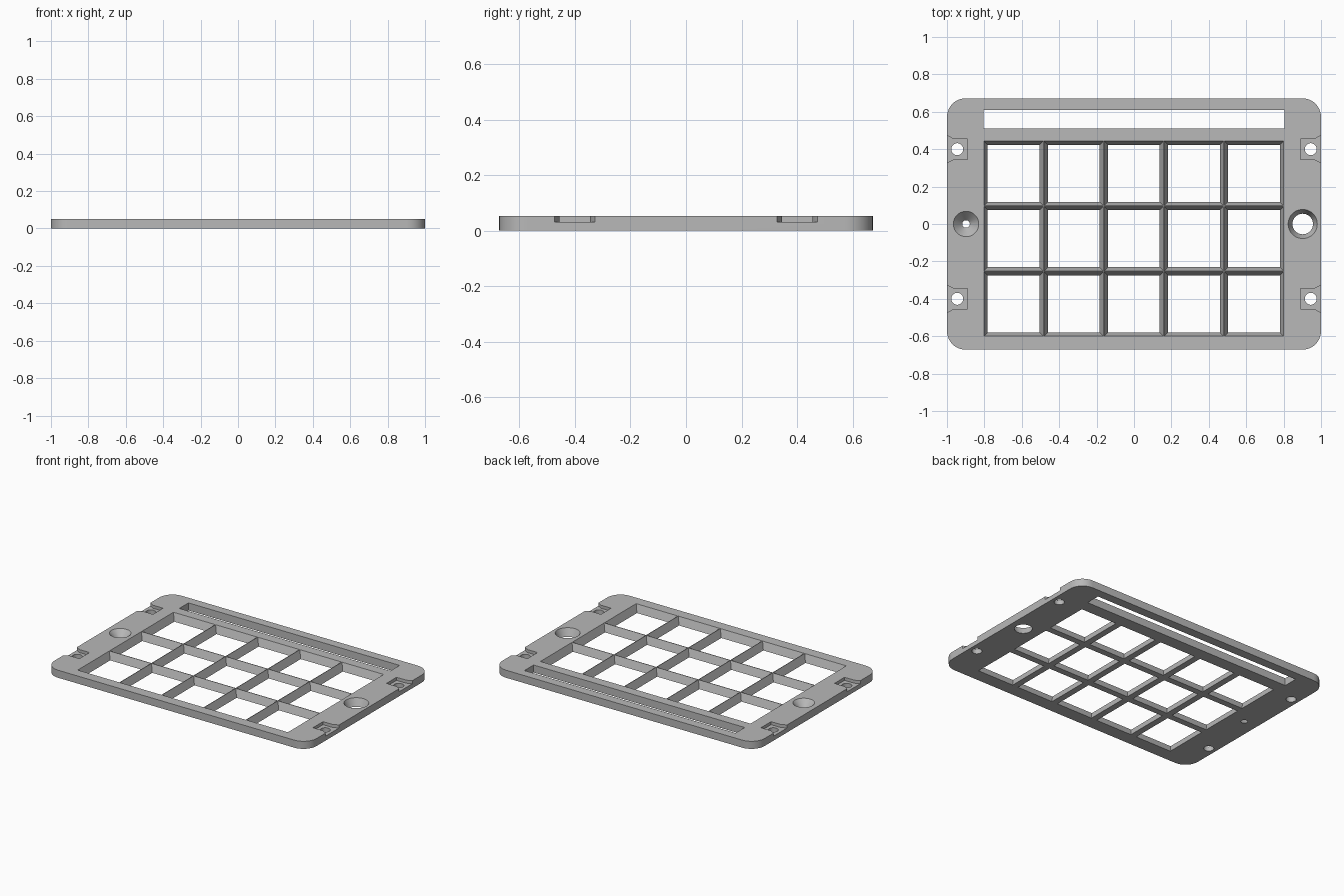
import bpy, bmesh, math

cube = bpy.data.objects.get("Cube")
if cube:
    bpy.data.objects.remove(cube, do_unlink=True)

HALF_X, HALF_Y, TOP = 1.0, 0.672, 0.052
CORNER = 0.1
LOW, HIGH = -0.02, TOP + 0.02      # cutters overshoot the plate

grey = bpy.data.materials.new("plain grey")
grey.use_nodes = True
GREY = (0.48, 0.48, 0.48, 1)
grey.diffuse_color = GREY
grey.node_tree.nodes["Principled BSDF"].inputs["Base Color"].default_value = GREY


def rect(x0, x1, y0, y1):
    return [(x0, y0), (x1, y0), (x1, y1), (x0, y1)]


def circle(cx, cy, r, n=40):
    return [(cx + r * math.cos(math.tau * i / n), cy + r * math.sin(math.tau * i / n))
            for i in range(n)]


def rounded_rect(hx, hy, r, steps=10):
    pts = []
    for k, (sx, sy) in enumerate([(1, 1), (-1, 1), (-1, -1), (1, -1)]):
        for i in range(steps + 1):
            a = math.pi / 2 * (k + i / steps)
            pts.append((sx * (hx - r) + r * math.cos(a), sy * (hy - r) + r * math.sin(a)))
    return pts


def loft(bm, layers):
    """Closed solid through a stack of (z, outline) layers."""
    rings = [[bm.verts.new((x, y, z)) for x, y in outline] for z, outline in layers]
    n = len(rings[0])
    bm.faces.new(rings[0][::-1])
    bm.faces.new(rings[-1])
    for a, b in zip(rings, rings[1:]):
        for i in range(n):
            j = (i + 1) % n
            bm.faces.new((a[i], a[j], b[j], b[i]))


def make_object(name, solids):
    bm = bmesh.new()
    for layers in solids:
        loft(bm, layers)
    bmesh.ops.recalc_face_normals(bm, faces=bm.faces)
    mesh = bpy.data.meshes.new(name)
    bm.to_mesh(mesh)
    bm.free()
    mesh.materials.append(grey)
    obj = bpy.data.objects.new(name, mesh)
    bpy.context.collection.objects.link(obj)
    return obj


def cut(target, name, solids):
    cutter = make_object(name, solids)
    cutter.hide_render = True
    mod = target.modifiers.new(name, "BOOLEAN")
    mod.operation = "DIFFERENCE"
    mod.solver = "EXACT"
    mod.object = cutter
    bpy.ops.object.modifier_apply(modifier=mod.name)
    bpy.data.objects.remove(cutter, do_unlink=True)


# Plate with rounded corners
outline = rounded_rect(HALF_X, HALF_Y, CORNER)
plate = make_object("grid_plate", [[(0, outline), (TOP, outline)]])
bpy.context.view_layer.objects.active = plate
plate.select_set(True)

# Tapered windows, leaving ribs that narrow towards the top
windows = []
LEFT, FRONT, STEP_X, STEP_Y = -0.804, -0.602, 0.3212, 0.349
for col in range(5):
    for row in range(3):
        x, y = LEFT + col * STEP_X, FRONT + row * STEP_Y
        wide, narrow = [rect(x + g, x + STEP_X - g, y + g, y + STEP_Y - g)
                        for g in (0.002, 0.022)]
        windows.append([(LOW, narrow), (0, narrow), (TOP, wide), (HIGH, wide)])
cut(plate, "window_cutter", windows)

# Long slot along the back
slot = rect(-0.805, 0.805, 0.51, 0.61)
cut(plate, "slot_cutter", [[(LOW, slot), (HIGH, slot)]])

# Conical holes at the two ends
cones = []
for cx, r_low, r_top in [(-0.898, 0.02, 0.068), (0.902, 0.055, 0.078)]:
    small, large = circle(cx, 0, r_low), circle(cx, 0, r_top)
    cones.append([(LOW, small), (0, small), (TOP, large), (HIGH, large)])
cut(plate, "cone_cutter", cones)

# Four screw recesses flaring at the side edges, each with a through hole
recesses, holes = [], []
for sx in (-1, 1):
    for cy in (-0.4, 0.4):
        half = [(0.89, 0.055), (0.965, 0.055), (1.0, 0.073), (1.05, 0.073)]
        shape = [(sx * x, cy + w) for x, w in half] + [(sx * x, cy - w) for x, w in half[::-1]]
        recesses.append([(0.031, shape), (HIGH, shape)])
        ring = circle(sx * 0.945, cy, 0.032)
        holes.append([(LOW, ring), (HIGH, ring)])
cut(plate, "recess_cutter", recesses)
cut(plate, "screw_hole_cutter", holes)

bpy.ops.object.shade_smooth_by_angle(angle=math.radians(30))
